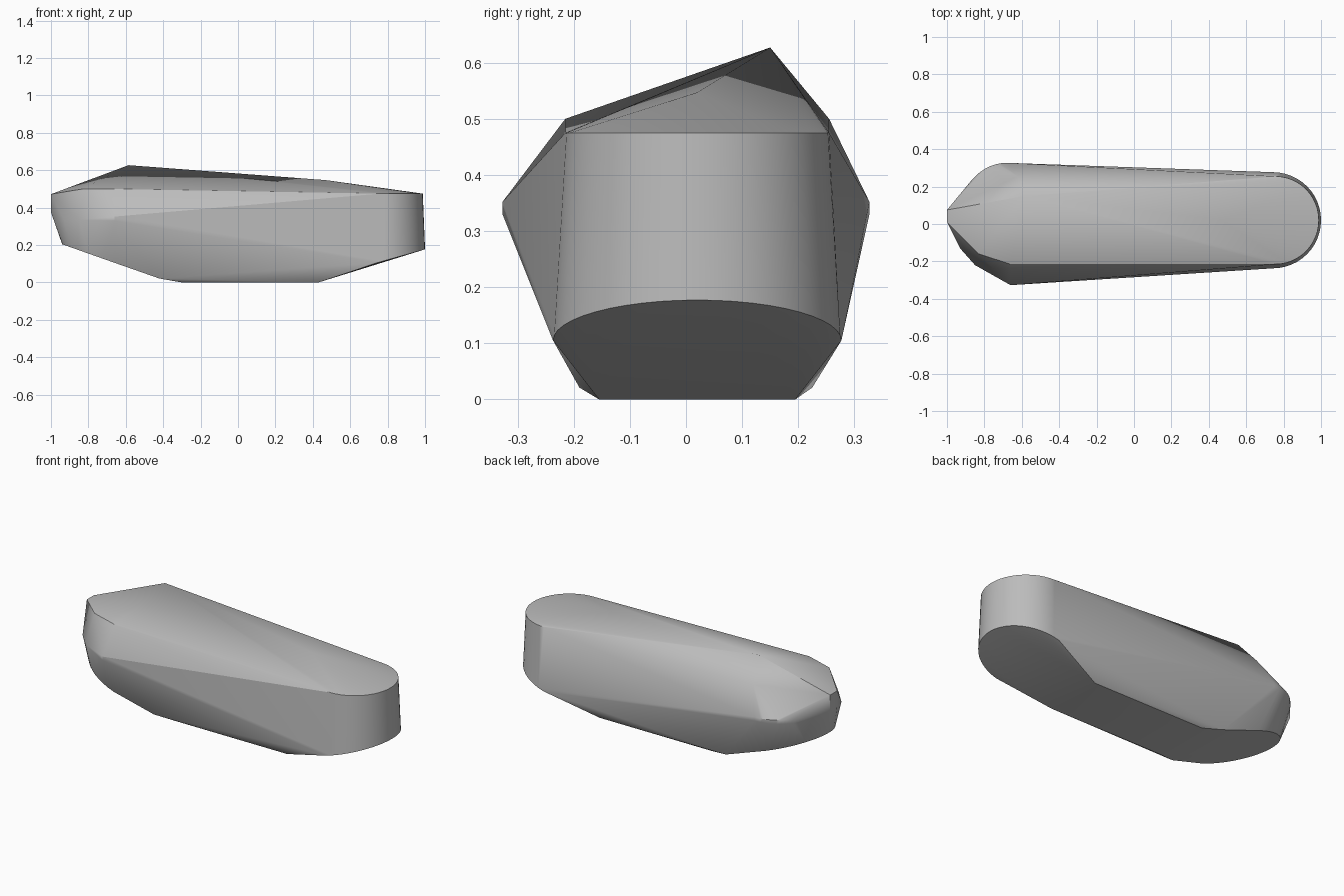
import bpy
import bmesh
from math import sin, cos, pi

cube = bpy.data.objects.get("Cube")
if cube:
    bpy.data.objects.remove(cube, do_unlink=True)

stone_grey = bpy.data.materials.new("stone_grey")
stone_grey.use_nodes = True
colour = (0.5, 0.5, 0.5, 1)
stone_grey.diffuse_color = colour
stone_grey.node_tree.nodes["Principled BSDF"].inputs["Base Color"].default_value = colour


def arc(cx, cy, rx, ry, height, start, end, steps=24):
    """Elliptical arc whose height may depend on x."""
    points = []
    for i in range(steps + 1):
        a = start + (end - start) * i / steps
        x, y = cx + rx * cos(a), cy + ry * sin(a)
        points.append((x, y, height(x)))
    return points


points = []

# Rounded right-hand end: level rim above, sloping cut below
points += arc(0.755, 0.02, 0.233, 0.235, lambda x: 0.475, -pi / 2, pi / 2)
points += arc(0.743, 0.02, 0.257, 0.257, lambda x: 0.105 + 0.28 * (x - 0.743), -pi / 2, pi / 2)

# Bulging left-hand end: widest band and the sloping cut beneath it
for z in (0.33, 0.352):
    points += arc(-0.68, 0, 0.27, 0.327, lambda x: z, pi / 2, pi)
points += arc(-0.66, 0, 0.28, 0.225, lambda x: 0.19 - 0.354 * (x + 0.9), pi / 2, 3 * pi / 2)
points += [(-0.66, -0.327, 0.33), (-0.66, -0.327, 0.352),
           (-0.85, -0.22, 0.335), (-0.93, -0.13, 0.335)]

# Blunt tip
points += [(-1, y, z) for y in (0.01, 0.075) for z in (0.375, 0.472)]

# Shoulders and crooked top ridge
points += [(-0.66, -0.215, 0.5), (-0.83, -0.16, 0.5), (-0.62, 0.255, 0.5),
           (-0.585, 0.15, 0.627), (0.47, 0.02, 0.547)]

# Flat underside with a narrow bevel
points += [(x, y, 0) for x in (-0.3, 0.43) for y in (-0.155, 0.195)]
points += [(-0.42, y, 0.021) for y in (-0.19, 0.225)]
points += [(0.49, y, 0.024) for y in (-0.135, 0.18)]

# Wrap the outline points in one closed shell
bm = bmesh.new()
for p in points:
    bm.verts.new(p)
hull = bmesh.ops.convex_hull(bm, input=bm.verts[:])
spare = {v for v in hull["geom_interior"] + hull["geom_unused"] if isinstance(v, bmesh.types.BMVert)}
bmesh.ops.delete(bm, geom=list(spare), context="VERTS")
bmesh.ops.dissolve_limit(bm, angle_limit=0.01, verts=bm.verts[:], edges=bm.edges[:])
bmesh.ops.recalc_face_normals(bm, faces=bm.faces[:])

mesh = bpy.data.meshes.new("stone_body")
bm.to_mesh(mesh)
bm.free()
mesh.materials.append(stone_grey)
stone = bpy.data.objects.new("stone_body", mesh)
bpy.context.collection.objects.link(stone)

bpy.ops.object.select_all(action="DESELECT")
stone.select_set(True)
bpy.context.view_layer.objects.active = stone
bpy.ops.object.shade_smooth_by_angle(angle=0.5)
